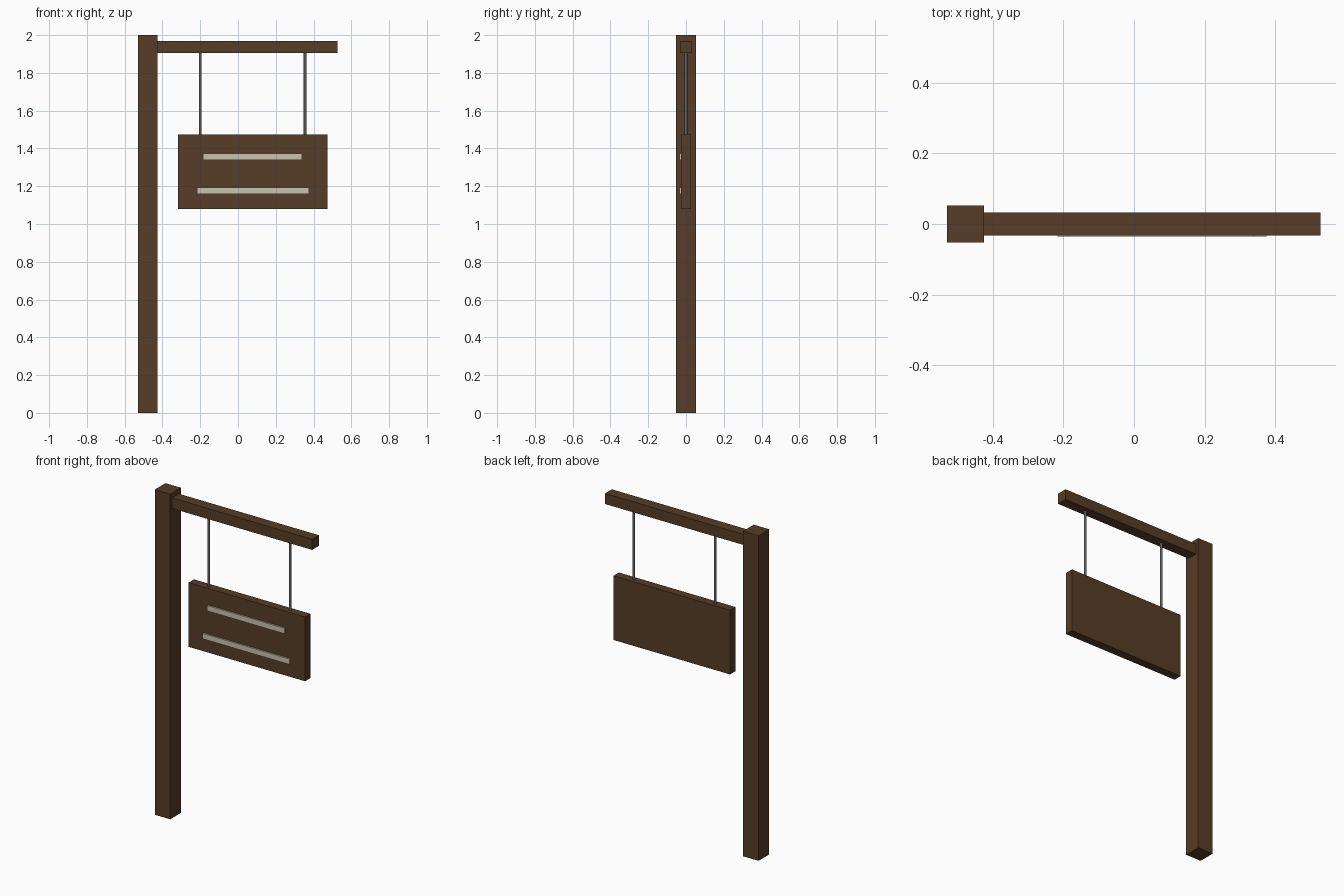
import bpy
import math

cube = bpy.data.objects.get("Cube")
if cube:
    bpy.data.objects.remove(cube, do_unlink=True)


def make_material(name, rgb):
    mat = bpy.data.materials.new(name)
    mat.use_nodes = True
    colour = (*rgb, 1.0)
    mat.diffuse_color = colour
    bsdf = next(n for n in mat.node_tree.nodes if n.type == "BSDF_PRINCIPLED")
    bsdf.inputs["Base Color"].default_value = colour
    return mat


wood = make_material("dark_wood", (0.095, 0.046, 0.02))
metal = make_material("grey_metal", (0.12, 0.12, 0.12))
cream = make_material("cream_paint", (0.6, 0.54, 0.42))


def box(name, x, y, z, mat):
    """Box spanning the given (low, high) range on each axis."""
    spans = (x, y, z)
    bpy.ops.mesh.primitive_cube_add(size=1, location=[(a + b) / 2 for a, b in spans])
    obj = bpy.context.object
    obj.name = name
    obj.scale = [b - a for a, b in spans]
    bpy.ops.object.transform_apply(location=False, rotation=False, scale=True)
    obj.data.materials.append(mat)
    return obj


# Post, arm and hanging board
box("post", (-0.53, -0.425), (-0.052, 0.052), (0, 2), wood)
box("arm", (-0.43, 0.528), (-0.033, 0.033), (1.905, 1.97), wood)
box("board", (-0.318, 0.475), (-0.026, 0.026), (1.08, 1.475), wood)

# Hanging rods between arm and board
rod_low, rod_high = 1.47, 1.91
for side, x in (("right", -0.2), ("left", 0.355)):
    bpy.ops.mesh.primitive_cylinder_add(
        vertices=12, radius=0.0075, depth=rod_high - rod_low,
        location=(x, 0, (rod_low + rod_high) / 2))
    rod = bpy.context.object
    rod.name = f"hanging_rod_{side}"
    rod.data.materials.append(metal)
    bpy.ops.object.shade_smooth_by_angle(angle=math.radians(40))

# Raised pale strips on the front of the board
front = (-0.0355, -0.026)
box("upper_strip", (-0.185, 0.34), front, (1.34, 1.373), cream)
box("lower_strip", (-0.217, 0.375), front, (1.16, 1.193), cream)
